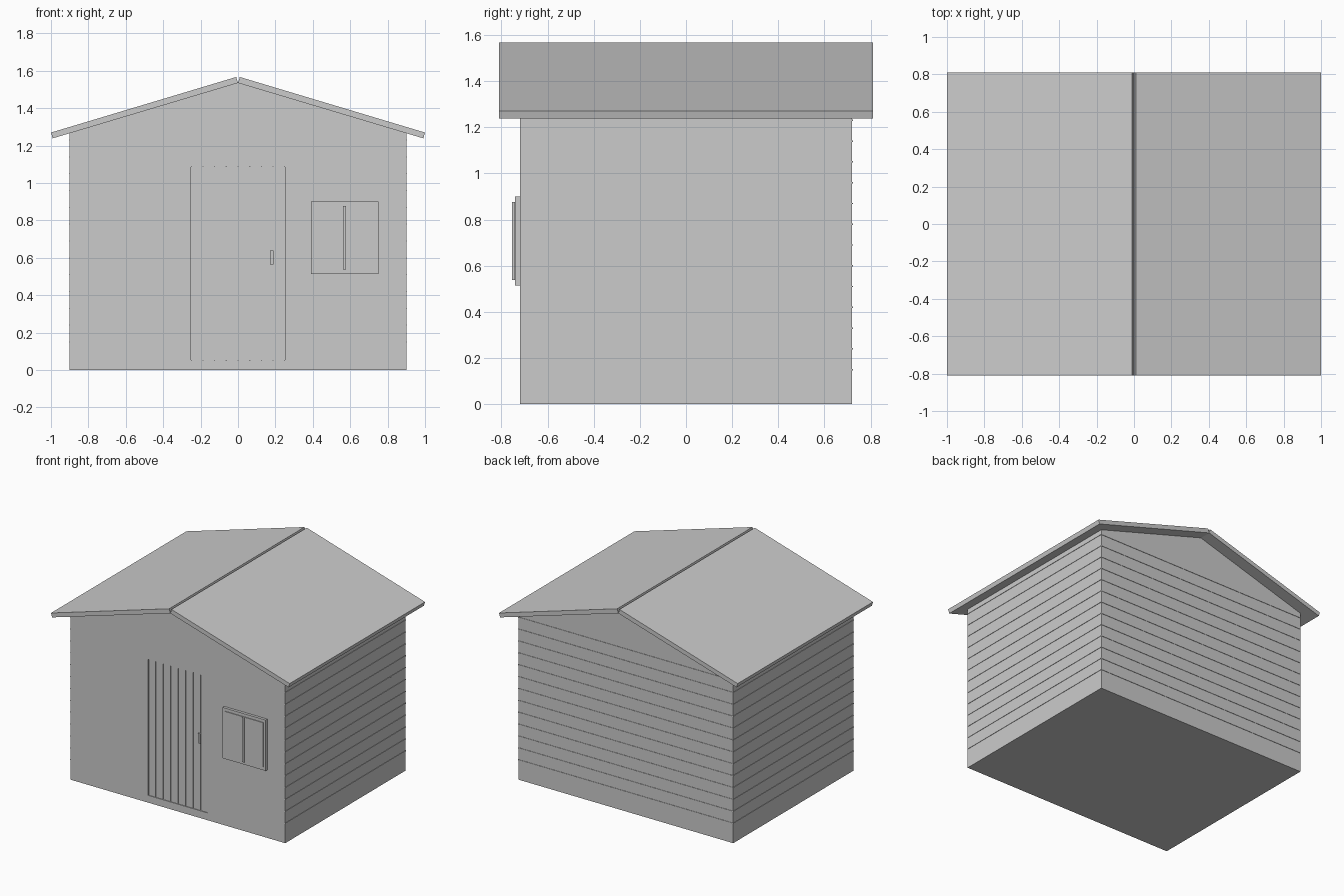
import bpy, bmesh

if "Cube" in bpy.data.objects:
    bpy.data.objects.remove(bpy.data.objects["Cube"])

grey = bpy.data.materials.new("plain grey")
grey.diffuse_color = (0.6, 0.6, 0.6, 1)
grey.use_nodes = True
grey.node_tree.nodes["Principled BSDF"].inputs["Base Color"].default_value = grey.diffuse_color


def finish(name, bm):
    bmesh.ops.recalc_face_normals(bm, faces=bm.faces)
    me = bpy.data.meshes.new(name)
    bm.to_mesh(me)
    bm.free()
    me.materials.append(grey)
    ob = bpy.data.objects.new(name, me)
    bpy.context.collection.objects.link(ob)
    return ob


def add_box(bm, x0, x1, y0, y1, z0, z1):
    vs = bmesh.ops.create_cube(bm, size=1)["verts"]
    for v in vs:
        v.co = (x1 if v.co.x > 0 else x0,
                y1 if v.co.y > 0 else y0,
                z1 if v.co.z > 0 else z0)


def boxes(name, items):
    bm = bmesh.new()
    for b in items:
        add_box(bm, *b)
    return finish(name, bm)


def prism(name, profile, half):
    """Extrude an (x, z) profile along y, from -half to half."""
    bm = bmesh.new()
    f = bm.faces.new([bm.verts.new((x, -half, z)) for x, z in profile])
    ex = bmesh.ops.extrude_face_region(bm, geom=[f])["geom"]
    for v in ex:
        if isinstance(v, bmesh.types.BMVert):
            v.co.y = half
    return finish(name, bm)


W, D, EAVE, APEX = 0.9, 0.72, 1.267, 1.535

# gabled body with a shallow door recess
body = prism("shed_body", [(-W, 0), (W, 0), (W, EAVE), (0, APEX), (-W, EAVE)], D)
cutter = boxes("door_cutter", [(-0.25, 0.25, -0.8, -D + 0.012, 0.055, 1.085)])
cutter.hide_render = True
cutter.hide_viewport = True
cut = body.modifiers.new("door recess", 'BOOLEAN')
cut.operation = 'DIFFERENCE'
cut.solver = 'EXACT'
cut.object = cutter

# two roof slabs with square-cut ends
for s, side in ((1, "right"), (-1, "left")):
    prism("roof_" + side, [(0, APEX), (s * 0.991, 1.239),
                           (s * 1.0, 1.27), (s * 0.0095, 1.567)], 0.81)

# thin horizontal siding strips on both sides and the back
t, h = 0.003, 0.003
side, back = [], []
for i in range(13):
    z = 0.15 + 0.09 * i
    for s in (-1, 1):
        a, b = sorted((s * (W - 0.002), s * (W + t)))
        side.append((a, b, -D, D, z - h, z + h))
    back.append((-W, W, D - 0.002, D + t, z - h, z + h))
boxes("side_siding", side)
boxes("back_siding", back)

# door planks and handle
pw = 0.0625
boxes("door_planks", [(-0.25 + i * pw + 0.003, -0.25 + (i + 1) * pw - 0.003,
                       -D + 0.005, -D + 0.014, 0.055, 1.085) for i in range(8)])
boxes("door_handle", [(0.17, 0.19, -D - 0.004, -D + 0.006, 0.565, 0.64)])

# window: frame, pane and centre bar
boxes("window_frame", [(0.39, 0.75, -0.74, -D + 0.002, 0.515, 0.9)])
boxes("window_pane", [(0.41, 0.73, -0.745, -0.738, 0.538, 0.877)])
boxes("window_bar", [(0.562, 0.578, -0.755, -0.744, 0.538, 0.877)])
